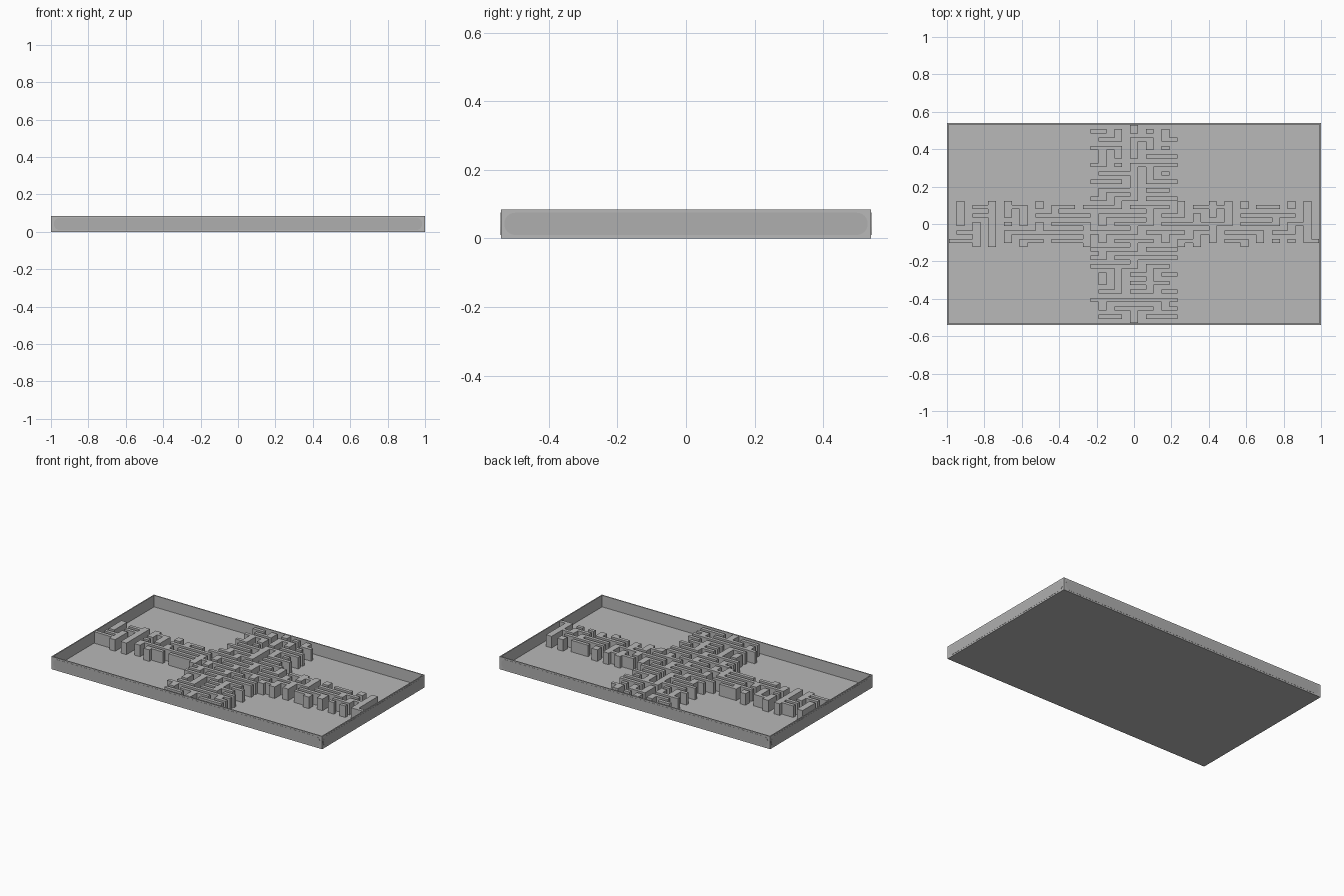
import bpy, bmesh, math

if "Cube" in bpy.data.objects:
    bpy.data.objects.remove(bpy.data.objects["Cube"], do_unlink=True)

HALF_X, HALF_Y, HEIGHT = 1.0, 0.54, 0.085
WALL, FLOOR = 0.01, 0.008
CELLS = 47
PITCH_X = 2 * (HALF_X - WALL) / CELLS
PITCH_Y = 2 * (HALF_Y - WALL) / CELLS


def material(name, value):
    mat = bpy.data.materials.new(name)
    mat.use_nodes = True
    colour = (value, value, value, 1)
    mat.diffuse_color = colour
    mat.node_tree.nodes["Principled BSDF"].inputs["Base Color"].default_value = colour
    return mat


grey = material("light_grey", 0.48)
panel_grey = material("mid_grey", 0.43)


def finish(name, bm, mat):
    bmesh.ops.recalc_face_normals(bm, faces=bm.faces)
    mesh = bpy.data.meshes.new(name)
    bm.to_mesh(mesh)
    bm.free()
    mesh.materials.append(mat)
    obj = bpy.data.objects.new(name, mesh)
    bpy.context.collection.objects.link(obj)
    return obj


# Open tray: a box whose top is inset and pushed down to the floor
bm = bmesh.new()
bmesh.ops.create_cube(bm, size=1)
for v in bm.verts:
    v.co = (v.co.x * 2 * HALF_X, v.co.y * 2 * HALF_Y, (v.co.z + 0.5) * HEIGHT)
top = max(bm.faces, key=lambda f: f.calc_center_median().z)
bmesh.ops.inset_region(bm, faces=[top], thickness=WALL)
pit = bmesh.ops.extrude_discrete_faces(bm, faces=[top])["faces"][0]
for v in pit.verts:
    v.co.z = FLOOR
finish("tray", bm, grey)


# Rounded plates on the four outer sides
def side_panel(name, half_length, offset, turn):
    radius, low, high = 0.032, 0.01, 0.075
    bm = bmesh.new()
    ring = []
    for k in range(4):
        cx = (half_length - radius) * (1 if k in (0, 3) else -1)
        cz = high - radius if k < 2 else low + radius
        for step in range(7):
            a = math.pi / 2 * (k + step / 6)
            px, pz = cx + radius * math.cos(a), cz + radius * math.sin(a)
            ring.append(bm.verts.new((px, -offset, pz)))
    face = bm.faces.new(ring)
    out = bmesh.ops.extrude_face_region(bm, geom=[face])["geom"]
    for v in out:
        if isinstance(v, bmesh.types.BMVert):
            v.co.y -= 0.001
    finish(name, bm, panel_grey).rotation_euler.z = turn


side_panel("front_panel", 0.985, HALF_Y, 0)
side_panel("back_panel", 0.985, HALF_Y, math.pi)
side_panel("left_panel", 0.53, HALF_X, math.pi / 2)
side_panel("right_panel", 0.53, HALF_X, -math.pi / 2)

# Maze links per node, back to front: "-" joins right, "|" joins back, "+" both.
# Short rows hold only the middle arm.
ROWS = [
    "-..|..",
    ".-|-.+",
    "--.||.",
    ".|||--",
    "-|.---",
    ".--||.",
    "--.|+-",
    ".--|-.",
    "-|-|--",
    "|-|+.|-.--|--.|-+||-.||",
    "|-|||-+-.---|-|.||---.|",
    "|.|.|.--.|--|--+-|--|-|",
    "-||--+--+--|--.-|--.-||",
    "-|||-.--||--.|-||-.|..|",
    ".||.|...+--|--||..|....",
    "-|----",
    "---|-.",
    "..|-|-",
    ".||-+.",
    ".-|-|-",
    "------",
    ".|--.+",
    ".-.|--",
]
REACH, ARM = 22, 5
solid = set()
for r, row in enumerate(ROWS):
    j = REACH - 2 * r
    start = -REACH if len(row) > 6 else -6
    for c, mark in enumerate(row):
        i = start + 2 * c
        solid.add((i, j))
        if mark in "-+":
            solid.add((i + 1, j))
        if mark in "|+":
            solid.add((i, j + 1))
# Crop to a cross and add the four links to the rim
solid = {(i, j) for i, j in solid
         if max(abs(i), abs(j)) <= REACH and min(abs(i), abs(j)) <= ARM}
solid |= {(0, 23), (0, -23), (-23, -4), (23, -4)}

# Maze blocks: one cap per cell, walls only where the neighbour is empty
bm = bmesh.new()
corners = {}


def corner(i, j, z):
    if (i, j, z) not in corners:
        corners[i, j, z] = bm.verts.new(((i - 0.5) * PITCH_X, (j - 0.5) * PITCH_Y, z))
    return corners[i, j, z]


for i, j in sorted(solid):
    loop = [(i, j), (i + 1, j), (i + 1, j + 1), (i, j + 1)]
    for z in (FLOOR / 2, HEIGHT):
        bm.faces.new([corner(a, b, z) for a, b in loop])
    for k, (di, dj) in enumerate([(0, -1), (1, 0), (0, 1), (-1, 0)]):
        if (i + di, j + dj) not in solid:
            p, q = loop[k], loop[(k + 1) % 4]
            bm.faces.new([corner(*p, FLOOR / 2), corner(*q, FLOOR / 2),
                          corner(*q, HEIGHT), corner(*p, HEIGHT)])
finish("maze_blocks", bm, grey)
